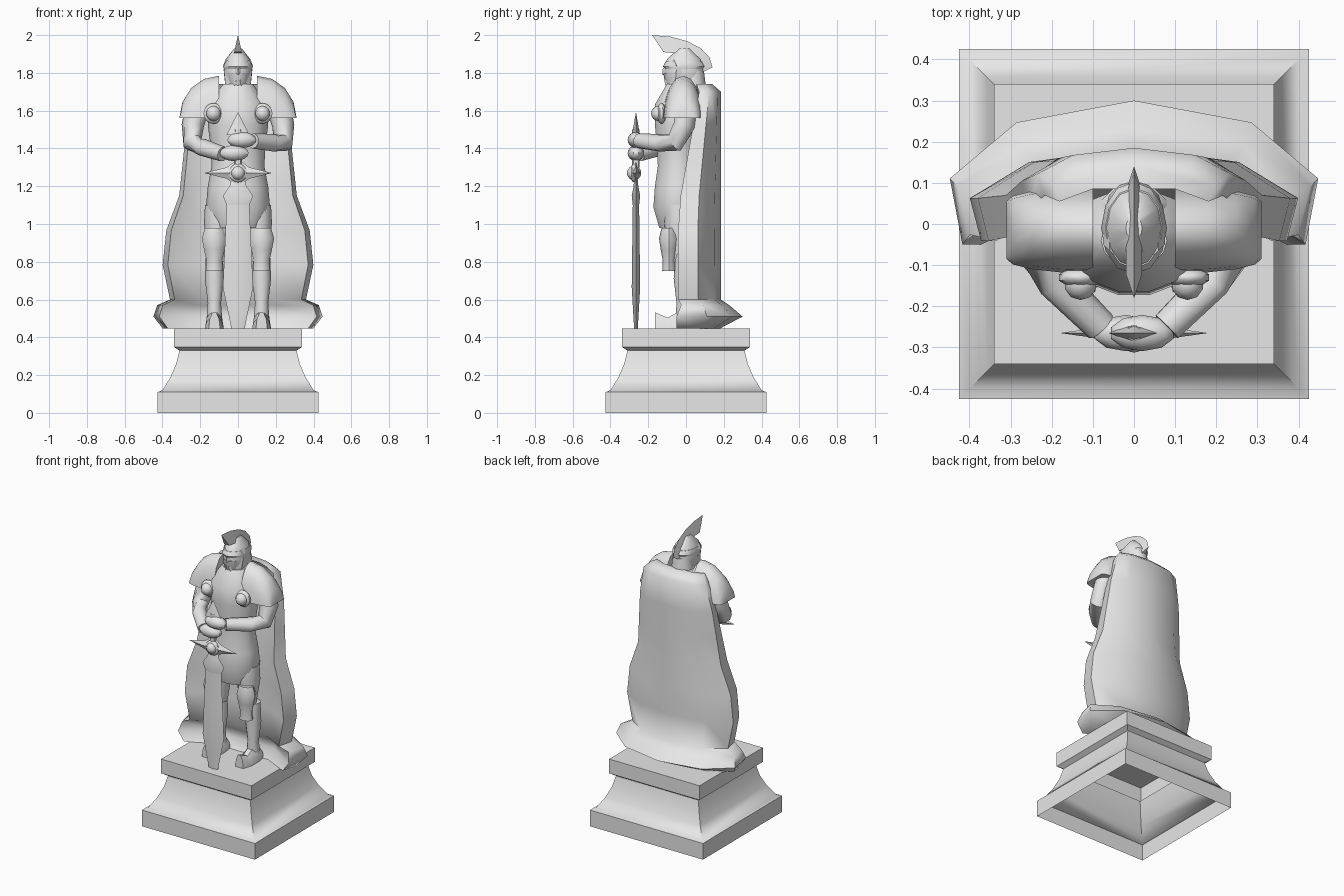
import bpy, bmesh
from math import sin, cos, pi, tau, radians
from mathutils import Vector

default_cube = bpy.data.objects.get("Cube")
if default_cube:
    bpy.data.objects.remove(default_cube, do_unlink=True)

grey = (0.8, 0.8, 0.8, 1)
stone = bpy.data.materials.new("grey stone")
stone.use_nodes = True
stone.diffuse_color = grey
stone.node_tree.nodes["Principled BSDF"].inputs["Base Color"].default_value = grey


def steps(count):
    """Evenly spaced fractions including both ends."""
    return [index / (count - 1) for index in range(count)]


def mix(start, end, fraction):
    return start + (end - start) * fraction


def finish(name, bm, sharp_angle=45):
    bmesh.ops.recalc_face_normals(bm, faces=bm.faces)
    mesh = bpy.data.meshes.new(name)
    bm.to_mesh(mesh)
    bm.free()
    mesh.materials.append(stone)
    mesh.shade_smooth()
    mesh.set_sharp_from_angle(angle=radians(sharp_angle))
    bpy.context.collection.objects.link(bpy.data.objects.new(name, mesh))


def skin(name, rings, bottom_cap=True, sharp_angle=45):
    """Join successive rings of points with faces and cap the ends."""
    bm = bmesh.new()
    loops = [[bm.verts.new(point) for point in ring] for ring in rings]
    count = len(loops[0])
    for lower, upper in zip(loops, loops[1:]):
        for here in range(count):
            there = (here + 1) % count
            bm.faces.new((lower[here], lower[there], upper[there], upper[here]))
    bm.faces.new(loops[-1])
    if bottom_cap:
        bm.faces.new(loops[0])
    finish(name, bm, sharp_angle)


def stack(name, bottom, top, widths, depth=1, x=0, y=0, sides=12):
    """Oval sections at even heights; depth is relative to the width."""
    rings = []
    for fraction, width in zip(steps(len(widths)), widths):
        height = mix(bottom, top, fraction)
        rings.append([(x + width * cos(tau * side / sides),
                       y + width * depth * sin(tau * side / sides), height)
                      for side in range(sides)])
    skin(name, rings)


def limb(name, path, thick, thin, sides=10):
    """Tapered tube along a path."""
    points = [Vector(point) for point in path]
    rings = []
    for index, fraction in enumerate(steps(len(points))):
        before, after = points[max(index - 1, 0)], points[min(index + 1, len(points) - 1)]
        along = (after - before).normalized()
        across = along.cross(Vector((0, 1, 0))).normalized()
        normal = along.cross(across)
        radius = mix(thick, thin, fraction)
        rings.append([points[index] + radius * (across * cos(tau * side / sides) + normal * sin(tau * side / sides))
                      for side in range(sides)])
    skin(name, rings)


def ball(name, centre, size):
    bm = bmesh.new()
    bmesh.ops.create_uvsphere(bm, u_segments=10, v_segments=8, radius=1)
    bmesh.ops.scale(bm, vec=size, verts=bm.verts)
    bmesh.ops.translate(bm, vec=centre, verts=bm.verts)
    finish(name, bm)


def face_plate(name, mirror, outline):
    """Plate swept back from the middle of the face."""
    front = [(mirror * x, -0.125 + x, z) for x, z in outline]
    skin(name, [front, [(x, y + 0.03, z) for x, y, z in front]])


# Pedestal, open underneath: plinth, sloping waist, top slab
profile = [(0.425, 0), (0.425, 0.11)]
profile += [(mix(0.4, 0.31, part) - 0.015 * sin(pi * part), mix(0.12, 0.33, part)) for part in steps(4)]
profile += [(0.34, 0.35), (0.34, 0.447)]
corners = [(-1, -1), (1, -1), (1, 1), (-1, 1)]
skin("pedestal", [[(half * x, half * y, z) for x, y in corners] for half, z in profile], bottom_cap=False)

# Torso and neck
stack("torso", .98, 1.74, (.13, .17, .16, .14, .145, .16, .16, .08), depth=.8, y=-.04, sides=14)
stack("neck", 1.65, 1.77, (.1, .07, .06))

# Helmet
stack("helmet", 1.7, 1.93, (.05, .07, .076, .065, .02), depth=1.4, y=-.01)
stack("helmet_brim", 1.81, 1.86, (.07, .08, .07), depth=1.4, y=-.01)
stack("neck_flare", 1.73, 1.81, (.07, .06), y=.035)
stack("face_wedge", 1.68, 1.8, (.02, .05, .06), y=-.06, sides=8)

# Crest: a swept blade, sharp on its outer edge
crest = []
for part in steps(6):
    swing, rise = sin(pi / 2 * part), cos(pi / 2 * part)
    outer_y, outer_z = mix(-.18, .14, swing), mix(1.83, 2, rise)
    inner_y, inner_z = mix(-.12, .08, swing), mix(1.8, 1.91, rise)
    crest.append([(0, outer_y, outer_z), (.02, inner_y, inner_z), (-.02, inner_y, inner_z)])
skin("crest", crest)

for mirror, side in ((1, "left"), (-1, "right")):
    # Face plates
    face_plate(side + "_cheek_guard", mirror, [(.075, 1.82), (.01, 1.76), (.03, 1.67), (.065, 1.72)])
    face_plate(side + "_brow", mirror, [(.075, 1.84), (0, 1.79), (0, 1.82), (.06, 1.87)])

    # Pauldron: quarter dome, flat on the neck side
    dome = []
    for part in steps(5):
        reach, height = sin(pi / 2 * part), cos(pi / 2 * part)
        dome.append([(mirror * mix(.1, .31, reach), mix(.07, .105, height) * cos(pi * turn) - .015,
                      1.56 + .225 * max(height, .02) * sin(pi * turn)) for turn in steps(9)])
    skin(side + "_pauldron", dome)

    # Chest bosses
    ball(side + "_chest_boss", (mirror * .13, -.145, 1.585), (.04, .04, .04))
    ball(side + "_chest_boss_rim", (mirror * .13, -.13, 1.585), (.055, .025, .055))

    # Leg armour
    leg = mirror * .125
    stack(side + "_thigh", .8, 1.1, (.045, .06, .075, .07), x=mirror * .105, y=-.04)
    stack(side + "_knee_guard", .75, .98, (.045, .042, .055, .066, .05), depth=.8, x=leg, y=-.09, sides=8)
    stack(side + "_shin", .45, .84, (.045, .035, .05, .045), x=leg, y=-.015)

    # Foot with an upturned toe
    foot = []
    for part, width, height in zip(steps(4), (.04, .05, .05, .03), (.06, .1, .06, .09)):
        y = mix(.04, -.165, part)
        foot.append([(leg + width * cos(pi * turn), y, .447 + height * sin(pi * turn)) for turn in steps(6)])
    skin(side + "_foot", foot)

    # Arm bent in to the grip, left hand above right
    drop = 0 if side == "left" else .07
    limb(side + "_arm", [(mirror * .21, 0, 1.63), (mirror * .24, -.01, 1.52), (mirror * .24, -.06, 1.43),
                         (mirror * .19, -.14, 1.43 - drop / 3), (mirror * .08, -.25, 1.44 - drop)], .065, .04)
    ball(side + "_hand", (mirror * .02, -.265, 1.445 - drop), (.08, .044, .042))

# Sword resting point down
sword_y = -.265
stack("sword_blade", .447, 1.1, (.035, .08, .07, .06), depth=.28, y=sword_y, sides=4)
stack("sword_blade_root", 1.1, 1.25, (.06, .08, .045, .03), depth=.28, y=sword_y, sides=4)
stack("sword_guard", 1.21, 1.33, (.02, .06, .18, .06, .02), depth=.14, y=sword_y, sides=4)
stack("sword_grip", 1.3, 1.5, (.02, .02), y=sword_y, sides=8)
stack("sword_pommel", 1.47, 1.59, (.062, .002), depth=.35, y=sword_y, sides=4)
ball("guard_boss", (0, sword_y - .01, 1.27), (.038, .038, .038))
ball("guard_boss_rim", (0, sword_y - .01, 1.27), (.05, .02, .05))


def cape_row(z, width, front, back):
    """Rounded sweep around the back, closed by a hollowed lining."""
    turns = [radians(mix(-115, 115, part)) for part in steps(7)]
    outside = [(width * sin(turn), mix(front, back, .4 + .6 * cos(turn)), z) for turn in turns]
    lining = [(width * across, mix(front, back, .45), z) for across in (.5, 0, -.5)]
    return outside + lining


# Cape: spreading hem, long drape, then rolled over the shoulders
rows = [cape_row(.447, .41, -.09, .18), cape_row(.51, .46, -.11, .3), cape_row(.57, .44, -.07, .23)]
drape = (.37, .41, .39, .32, .3, .28, .24)
for part, width in zip(steps(len(drape)), drape):
    rows.append(cape_row(mix(.6, 1.7, part), width, max(-.08, mix(-.18, .05, part)), .185))
rows.append(cape_row(1.74, .2, .04, .14))
skin("cape", rows, sharp_angle=60)
